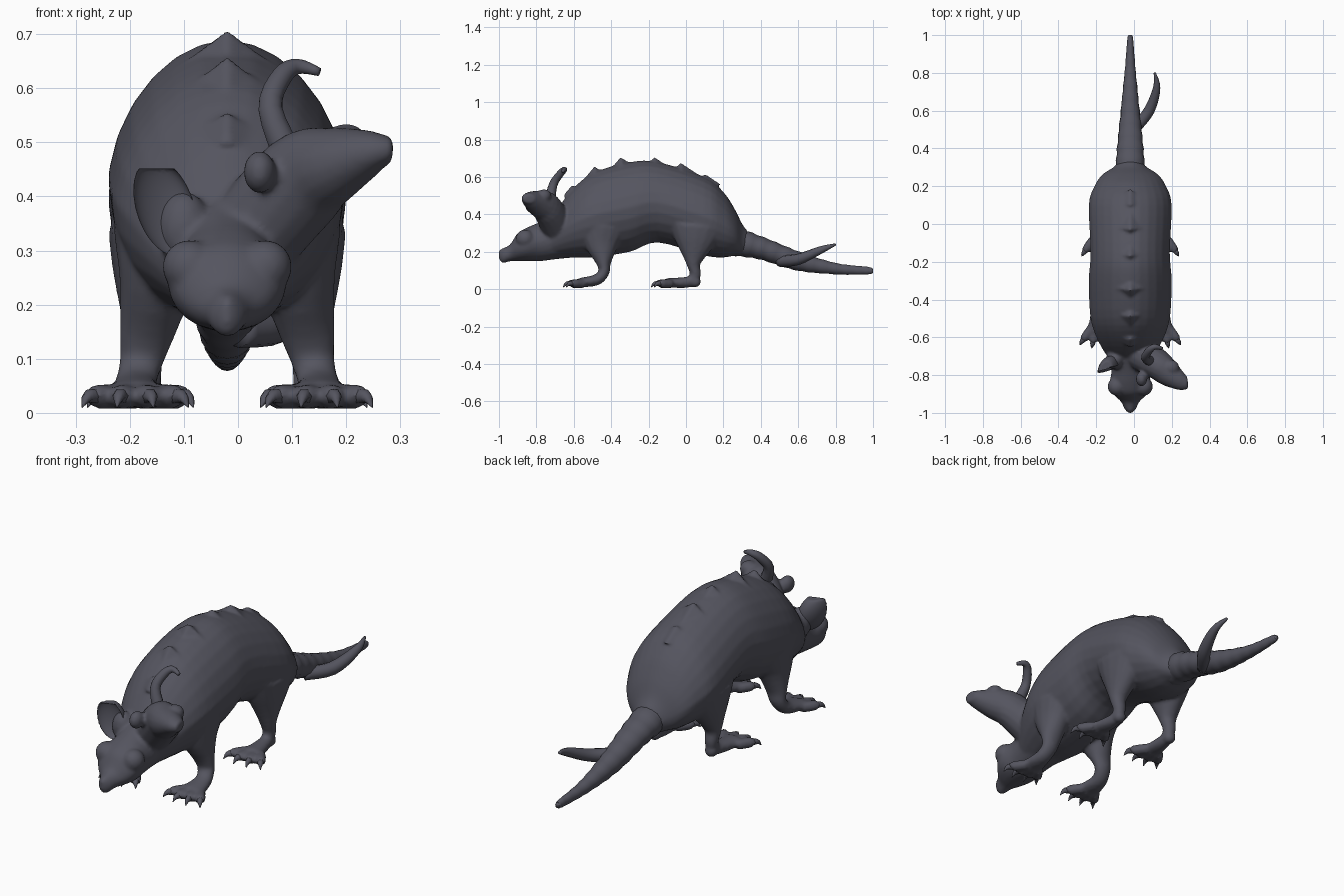
import bpy, bmesh, math
from mathutils import Vector

if "Cube" in bpy.data.objects:
    bpy.data.objects.remove(bpy.data.objects["Cube"])

MID = -.02  # the trunk sits slightly off centre
X_AXIS, Y_AXIS, Z_AXIS = Vector((1, 0, 0)), Vector((0, 1, 0)), Vector((0, 0, 1))

skin = bpy.data.materials.new("dark slate skin")
skin.use_nodes = True
skin.diffuse_color = (.09, .09, .115, 1)
skin.node_tree.nodes["Principled BSDF"].inputs["Base Color"].default_value = skin.diffuse_color


def resample(sections, steps):
    """Run a smooth spline through the sections, position and radii together."""
    rows = [Vector(s) for s in sections]
    rows = [rows[0]] + rows + [rows[-1]]
    result = []
    for before, start, end, after in zip(rows, rows[1:], rows[2:], rows[3:]):
        pull_start, pull_end = (end - before) / 2, (after - start) / 2
        for step in range(steps):
            t = step / steps
            curve = start.lerp(end, t * t * (3 - 2 * t))
            result.append(curve + (pull_start * (1 - t) - pull_end * t) * t * (1 - t))
    return result + [rows[-1]]


def loft(bm, sections, side_axis=X_AXIS, along=None, sides=16, steps=4, ripple=0, ridge=0):
    """Skin elliptical rings (x, y, z, side radius, other radius) along a path."""
    sections = resample(sections, steps)
    points = [Vector(s[:3]) for s in sections]
    last = len(points) - 1
    previous = first_ring = None
    for i, section in enumerate(sections):
        tangent = along or (points[min(i + 1, last)] - points[max(i - 1, 0)]).normalized()
        side = (side_axis - tangent * side_axis.dot(tangent)).normalized()
        other = side.cross(tangent)
        swell = 1 + ripple * math.cos(i * math.pi / 2)
        ring = []
        for k in range(sides):
            angle = math.tau * k / sides
            roof = 1 - ridge * max(0, math.sin(angle))
            offset = side * section[3] * math.cos(angle) * roof + other * section[4] * math.sin(angle)
            ring.append(bm.verts.new(points[i] + offset * swell))
        if previous:
            for k in range(sides):
                n = (k + 1) % sides
                bm.faces.new((previous[k], previous[n], ring[n], ring[k]))
        previous, first_ring = ring, first_ring or ring
    bm.faces.new(first_ring)
    bm.faces.new(previous)


def upright(bm, rows, ridge):
    """Loft rows of (y, bottom, top, half width) with rings facing the front."""
    sections = [(MID, y, (low + high) / 2, width, (high - low) / 2) for y, low, high, width in rows]
    loft(bm, sections, along=Y_AXIS, sides=24, ridge=ridge)


def tube(bm, rows, side_axis=X_AXIS, sides=10):
    """Loft a round tube from rows of (x, y, z, radius)."""
    loft(bm, [(*row, row[-1]) for row in rows], side_axis, sides=sides)


def ball(bm, centre, radii):
    for v in bmesh.ops.create_icosphere(bm, subdivisions=3, radius=1)["verts"]:
        v.co = [c + r * unit for c, r, unit in zip(centre, radii, v.co)]


def finish(bm, name):
    bmesh.ops.recalc_face_normals(bm, faces=bm.faces)
    mesh = bpy.data.meshes.new(name)
    bm.to_mesh(mesh)
    bm.free()
    mesh.materials.append(skin)
    ob = bpy.data.objects.new(name, mesh)
    bpy.context.collection.objects.link(ob)
    mesh.shade_smooth()
    return ob


# Trunk
flesh = bmesh.new()
upright(flesh, [(-.72, .17, .38, .11), (-.62, .17, .52, .17), (-.5, .17, .62, .21),
                (-.3, .2, .68, .22), (-.15, .25, .68, .21), (.1, .18, .6, .22),
                (.2, .17, .52, .19), (.26, .18, .43, .15), (.3, .18, .35, .09),
                (.33, .18, .31, .06)], ridge=.15)

# Low pointed bumps along the spine
for y, z in ((-.61, .56), (-.49, .66), (-.35, .71), (-.17, .71), (-.03, .68), (.1, .62)):
    peak = Vector((MID, y, z))
    foot = peak + Vector((0, .01, -.06))
    base = [flesh.verts.new(foot + step) for step in
            (Y_AXIS * -.06, X_AXIS * .08, Y_AXIS * .08, X_AXIS * -.08)]
    flesh.faces.new(base)
    top = flesh.verts.new(peak)
    for k in range(4):
        flesh.faces.new((base[k], base[k - 1], top))

# Main head with a narrow muzzle, brows and a lump carrying the ear
upright(flesh, [(-1, .16, .21, .01), (-.98, .14, .22, .03), (-.94, .15, .24, .05),
                (-.9, .15, .3, .09), (-.85, .15, .33, .11), (-.78, .15, .36, .1),
                (-.7, .16, .4, .11), (-.6, .17, .46, .14)], ridge=.1)
for s in (-1, 1):
    ball(flesh, (MID + s * .07, -.86, .27), (.05, .05, .05))
ball(flesh, (-.1, -.72, .34), (.05, .05, .07))

# Second head growing from the left side of the neck, with its small ear and brow
loft(flesh, [(.02, -.68, .32, .09, .09), (.12, -.74, .43, .08, .09), (.18, -.79, .46, .07, .07),
             (.24, -.83, .48, .05, .045), (.27, -.84, .485, .04, .03), (.285, -.84, .485, .03, .025)], Y_AXIS)
ball(flesh, (.04, -.82, .445), (.03, .04, .04))
ball(flesh, (.2, -.76, .5), (.04, .04, .035))

# Legs from hip to sole, then toes and claws fanned by angle
front_leg = [(.13, -.44, .34, .08, .13), (.13, -.45, .25, .07, .1), (.15, -.44, .14, .05, .04),
             (.16, -.44, .09, .04, .03), (.17, -.48, .05, .04, .03), (.17, -.57, .035, .06, .025)]
hind_leg = [(.14, .06, .34, .08, .16), (.14, .05, .25, .07, .11), (.15, .04, .14, .04, .04),
            (.15, .05, .08, .03, .03), (.15, .02, .04, .03, .03), (.16, -.1, .035, .05, .025)]
claws = bmesh.new()
for s in (-1, 1):
    for leg in (front_leg, hind_leg):
        loft(flesh, [(MID + s * x, *rest) for x, *rest in leg])
        ankle = leg[-1]
        for turn in (-.6, -.2, .2, .6):
            forward = Vector((s * math.sin(turn), -math.cos(turn), 0))
            root = Vector((MID + s * (ankle[0] + turn * .06), ankle[1] + .02, .03))
            knuckle = root + forward * .06
            tip = root + forward * .11 - Z_AXIS * .02
            tube(flesh, [(*root, .024), (*knuckle, .024), (*knuckle.lerp(tip, .3), .018)], sides=8)
            tube(claws, [(*knuckle, .016), (*(knuckle + forward * .03), .012), (*tip, .001)], sides=6)
    ball(flesh, (MID + s * .15, .05, .04), (.03, .03, .03))
finish(claws, "claws")

# Blend trunk, heads and legs into one skin
body = finish(flesh, "body")
remesh = body.modifiers.new("blend", "REMESH")
remesh.mode = "VOXEL"
remesh.voxel_size = .008
remesh.use_smooth_shade = True
relax = body.modifiers.new("relax", "SMOOTH")
relax.iterations = 6

# Ridged main tail
tail = bmesh.new()
loft(tail, [(MID, .24, .26, .08, .08), (MID, .4, .22, .07, .06), (MID, .6, .15, .05, .05),
            (MID, .8, .11, .03, .03), (MID, .97, .1, .016, .02), (MID, 1, .1, .01, .01)],
     steps=12, ripple=.03)
finish(tail, "main_tail")

# Side tail
side_tail = bmesh.new()
tube(side_tail, [(0, .5, .15, .03), (.08, .6, .16, .03), (.12, .72, .21, .02), (.11, .8, .24, .006)], Z_AXIS)
finish(side_tail, "side_tail")

# Curled tendril on the second head
tendril = bmesh.new()
tube(tendril, [(.1, -.73, .46, .03), (.06, -.71, .56, .023), (.08, -.67, .62, .02),
               (.11, -.65, .64, .015), (.15, -.66, .63, .008)], Y_AXIS)
finish(tendril, "tendril")

# Right ear, a leaning flat-topped ellipsoid whose front is folded back into a cup
ear = bmesh.new()
shell = bmesh.ops.create_icosphere(ear, subdivisions=4, radius=1)["verts"]
for v in shell:
    depth = v.co.y if v.co.y > 0 else -v.co.y / 2
    height = min(v.co.z, .8)
    v.co = (-.135 + v.co.x * .055 - height * .02, -.77 + depth * .07 + v.co.x * .02, .38 + height * .09)
finish(ear, "right_ear")
